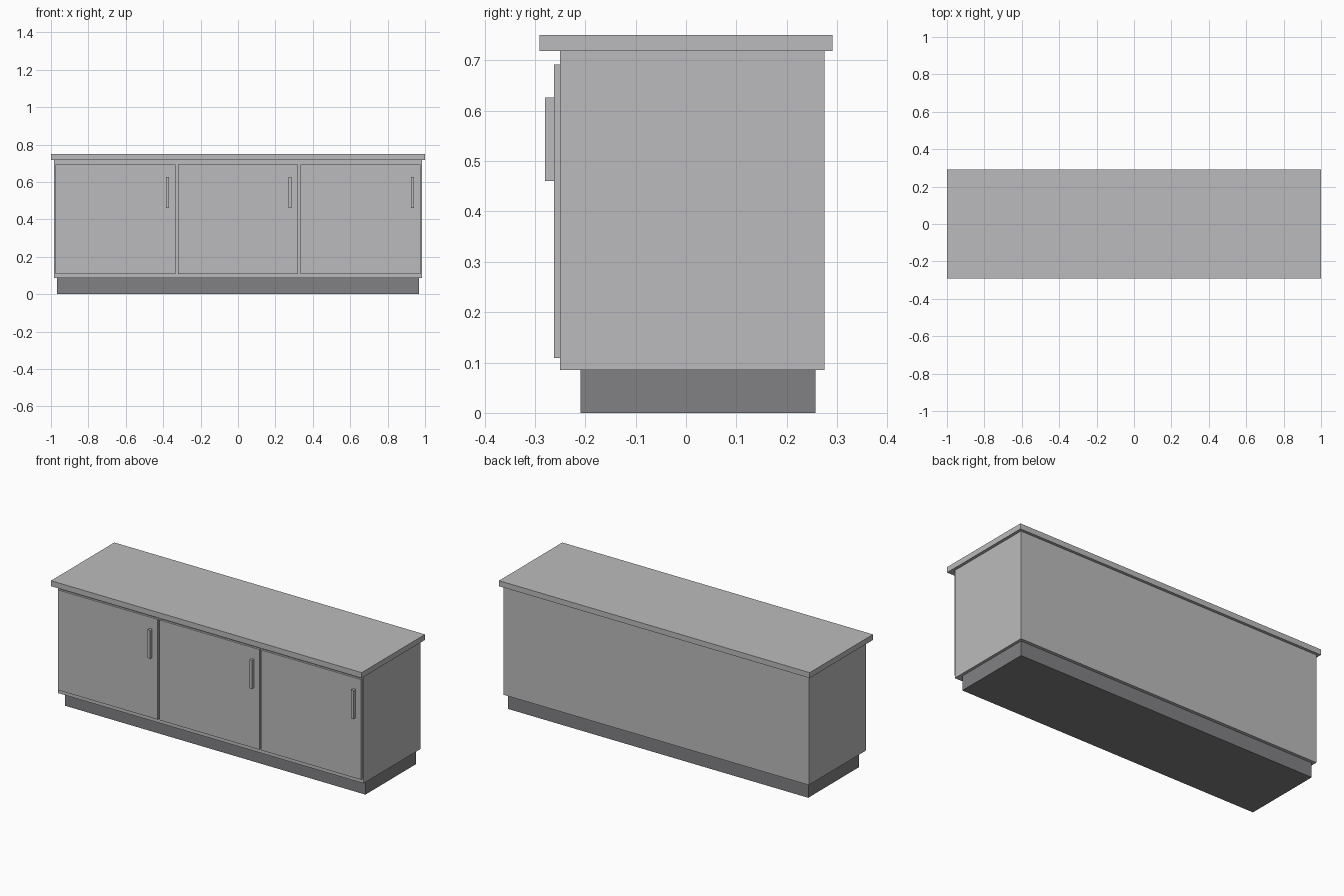
import bpy
import bmesh
from mathutils import Vector

default = bpy.data.objects.get("Cube")
if default:
    bpy.data.objects.remove(default, do_unlink=True)


def make_material(name, colour):
    mat = bpy.data.materials.new(name)
    mat.use_nodes = True
    mat.diffuse_color = colour
    mat.node_tree.nodes["Principled BSDF"].inputs["Base Color"].default_value = colour
    return mat


light_grey = make_material("light grey", (0.5, 0.5, 0.51, 1))
dark_grey = make_material("dark grey", (0.22, 0.22, 0.23, 1))


def box(name, x, y, z, mat):
    """Box spanning the given (min, max) range on each axis."""
    low, high = (Vector(corner) for corner in zip(x, y, z))
    bm = bmesh.new()
    bmesh.ops.create_cube(bm, size=1)
    bmesh.ops.scale(bm, vec=high - low, verts=bm.verts)
    mesh = bpy.data.meshes.new(name)
    bm.to_mesh(mesh)
    bm.free()
    mesh.materials.append(mat)
    obj = bpy.data.objects.new(name, mesh)
    obj.location = (low + high) / 2
    bpy.context.collection.objects.link(obj)
    return obj


# Recessed plinth, cabinet body and overhanging worktop
box("plinth", (-0.967, 0.967), (-0.209, 0.257), (0, 0.085), dark_grey)
box("cabinet_body", (-0.983, 0.983), (-0.25, 0.275), (0.085, 0.718), light_grey)
box("worktop", (-1, 1), (-0.291, 0.291), (0.718, 0.75), light_grey)

# Three equal doors, each with an upright bar handle on the same side
pitch = 0.655
half_width = 0.321
handle_offset = 0.278
for index, side in enumerate(("right", "middle", "left")):
    centre = (index - 1) * pitch
    box(side + "_door", (centre - half_width, centre + half_width),
        (-0.262, -0.25), (0.109, 0.692), light_grey)
    grip = centre + handle_offset
    box(side + "_handle", (grip - 0.008, grip + 0.008),
        (-0.28, -0.262), (0.46, 0.626), light_grey)
